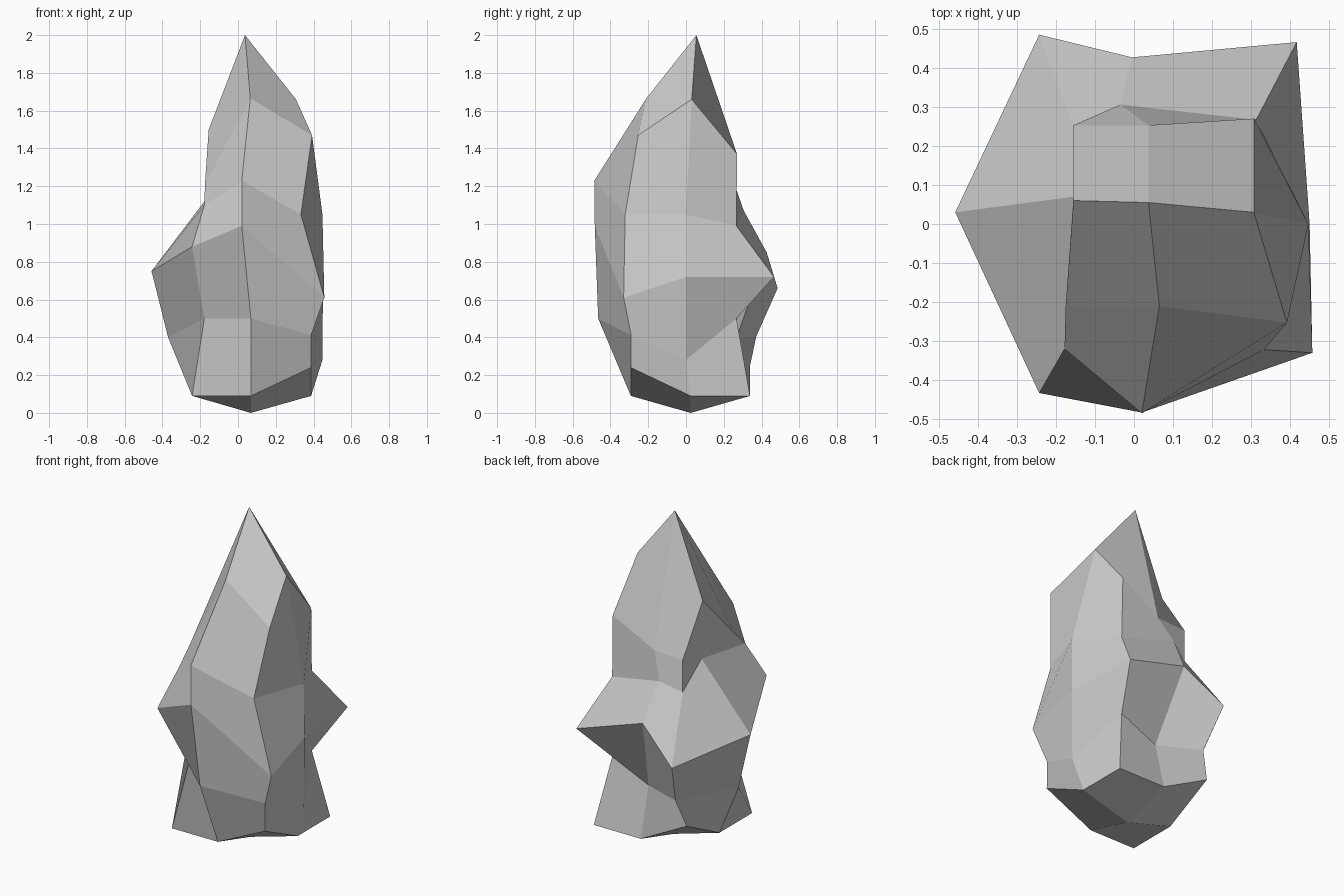
import bpy, bmesh

# Rough crystal: eight upright edge profiles (bottom to top), counter-clockwise from the front
columns = [
    # front
    [(.068, -.292, .09), (.068, -.465, .50), (.02, -.483, .99), (.02, -.485, 1.23), (.065, -.21, 1.665)],
    # front right
    [(.387, -.292, .24), (.387, -.29, .41), (.457, -.33, .61), (.333, -.322, 1.05), (.392, -.253, 1.47)],
    # right
    [(.387, .024, .09), (.447, 0, .28), (.45, 0, .72), (.447, 0, 1.05), (.307, .03, 1.66)],
    # back right
    [(.387, .339, .09), (.313, .267, .50), (.417, .466, .72), (.313, .267, .99), (.307, .27, 1.37)],
    # back
    [(.068, .339, .09), (.068, .265, .39), (-.005, .427, .85), (-.035, .306, 1.07), (.037, .253, 1.22)],
    # back left
    [(-.243, .339, .25), (-.19, .372, .405), (-.243, .485, .66), (-.155, .253, 1.015), (-.155, .253, 1.21)],
    # left
    [(-.243, .024, .09), (-.37, .02, .40), (-.458, .03, .75), (-.155, .07, 1.15), (-.155, .06, 1.50)],
    # front left
    [(-.243, -.292, .09), (-.178, -.21, .50), (-.243, -.433, .88), (-.178, -.32, 1.10), (-.175, -.21, 1.21)],
]

bm = bmesh.new()
cols = [[bm.verts.new(p) for p in col] for col in columns]
tip = bm.verts.new((.037, .055, 2.0))
base = bm.verts.new((.068, .024, 0))


def facet(a, b, c, d, short=True):
    """Quad folded along a-c, or along b-d where that is shorter."""
    if short and (b.co - d.co).length < (a.co - c.co).length:
        a, b, c, d = b, c, d, a
    bm.faces.new((a, b, c, d))


# Side facets between neighbouring profiles
for i, a in enumerate(cols):
    b = cols[(i + 1) % 8]
    for k in range(4):
        facet(a[k], b[k], b[k + 1], a[k + 1], short=(i, k) != (1, 2))

# Four facets meeting at the tip and four at the base point
for i in range(0, 8, 2):
    a, corner, b = cols[i], cols[i + 1], cols[(i + 2) % 8]
    facet(tip, a[-1], corner[-1], b[-1], short=i in (0, 4))
    facet(base, b[0], corner[0], a[0], short=i == 6)

bmesh.ops.recalc_face_normals(bm, faces=bm.faces)
mesh = bpy.data.meshes.new("crystal_rock")
bm.to_mesh(mesh)
bm.free()
bpy.context.collection.objects.link(bpy.data.objects.new("crystal_rock", mesh))
